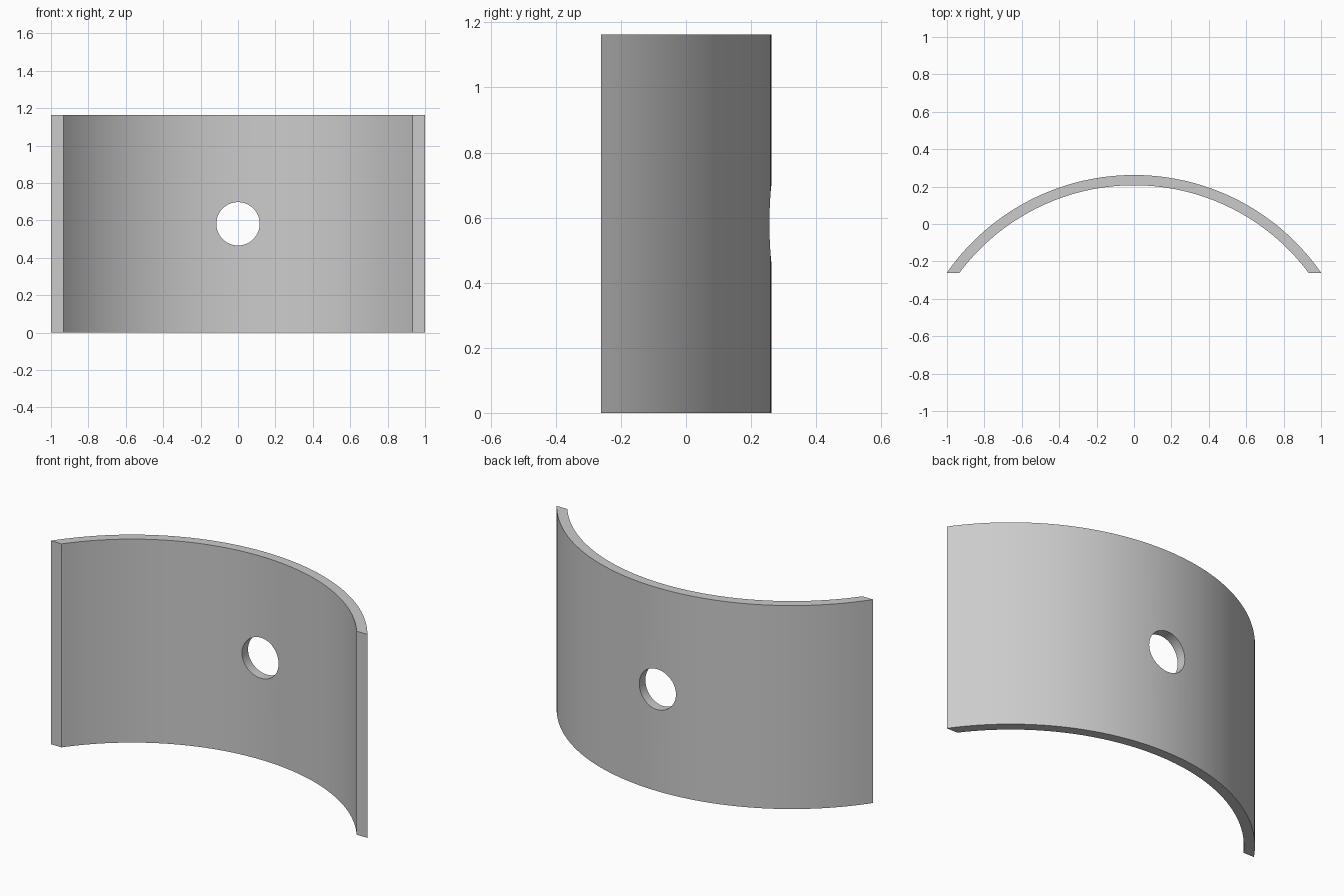
import bpy
import bmesh
from math import asin, sqrt, sin, cos, radians

default = bpy.data.objects.get("Cube")
if default:
    bpy.data.objects.remove(default, do_unlink=True)

HEIGHT = 1.163
OUTER_R, INNER_R = 1.219, 1.164
CENTRE_Y = -0.957
END_Y = -0.261
HOLE_R = 0.116
SEGMENTS = 64

grey = bpy.data.materials.new("plain_grey")
grey.use_nodes = True
colour = (0.6, 0.6, 0.6, 1)
grey.diffuse_color = colour
grey.node_tree.nodes["Principled BSDF"].inputs["Base Color"].default_value = colour


def arc(radius):
    """Arc points from left to right, ending on the flat front plane."""
    drop = END_Y - CENTRE_Y
    half = asin(sqrt(radius ** 2 - drop ** 2) / radius)
    angles = [half * (1 - 2 * i / SEGMENTS) for i in range(SEGMENTS + 1)]
    return [(radius * sin(a), CENTRE_Y + radius * cos(a)) for a in angles]


# Curved plate: a strip between two arcs, extruded upward
bm = bmesh.new()
outer, inner = [[bm.verts.new((x, y, 0)) for x, y in arc(r)]
                for r in (OUTER_R, INNER_R)]
for i in range(SEGMENTS):
    bm.faces.new((outer[i], outer[i + 1], inner[i + 1], inner[i]))
strip = bmesh.ops.extrude_face_region(bm, geom=bm.faces[:])
top = [g for g in strip["geom"] if isinstance(g, bmesh.types.BMVert)]
bmesh.ops.translate(bm, verts=top, vec=(0, 0, HEIGHT))
bmesh.ops.recalc_face_normals(bm, faces=bm.faces[:])
mesh = bpy.data.meshes.new("curved_plate")
bm.to_mesh(mesh)
bm.free()
plate = bpy.data.objects.new("curved_plate", mesh)
bpy.context.collection.objects.link(plate)
mesh.materials.append(grey)

# Round hole through the middle
bpy.ops.mesh.primitive_cylinder_add(vertices=48, radius=HOLE_R, depth=0.4,
                                    location=(0, 0.23, HEIGHT / 2),
                                    rotation=(radians(90), 0, 0))
cutter = bpy.context.object
cutter.name = "hole_cutter"
cutter.hide_render = True
cutter.data.materials.append(grey)
hole = plate.modifiers.new("hole", "BOOLEAN")
hole.operation = "DIFFERENCE"
hole.solver = "EXACT"
hole.object = cutter

bpy.ops.object.select_all(action="DESELECT")
plate.select_set(True)
bpy.context.view_layer.objects.active = plate
bpy.ops.object.modifier_apply(modifier=hole.name)
bpy.data.objects.remove(cutter, do_unlink=True)
bpy.ops.object.shade_smooth_by_angle(angle=radians(30))
